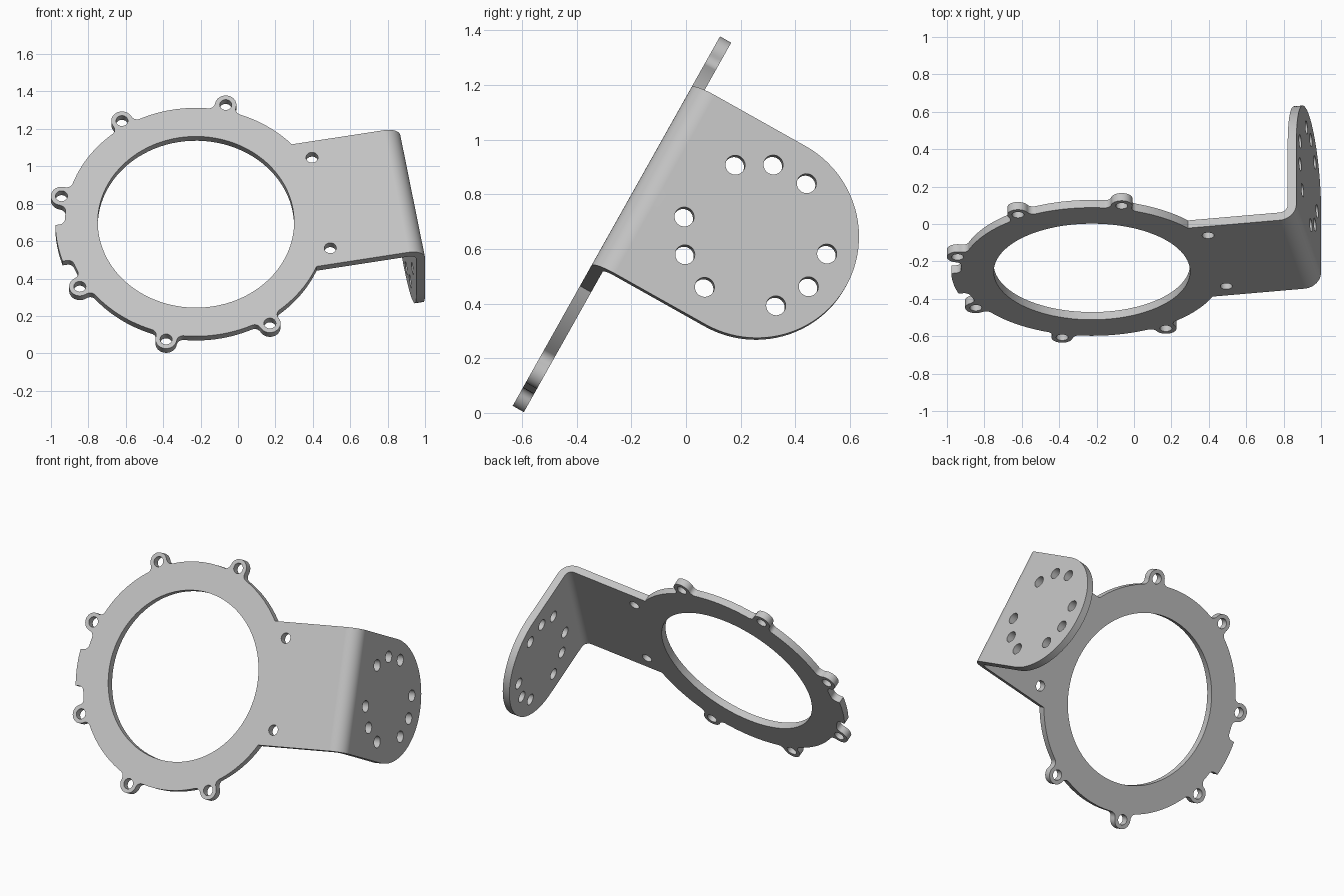
import bpy, bmesh
from math import sin, cos, asin, sqrt, radians, pi
from mathutils import Matrix, Vector

cube = bpy.data.objects.get("Cube")
if cube:
    bpy.data.objects.remove(cube)

# Main dimensions
RING, BORE, BOLT = 0.70, 0.525, 0.736      # ring edge, opening, bolt circle
THICK, HALF = 0.047, 0.38                  # sheet thickness, arm half width
BEND_START, BEND_R, BEND_LEN = 1.087, 0.09, 0.14
FLANGE_C = BEND_START + BEND_LEN + HALF    # centre of the rounded flange end
FILLET = 0.035


def arc(cx, cy, r, a0, a1, n):
    """Points on an arc, angles in radians, ends included."""
    return [(cx + r * cos(a0 + (a1 - a0) * i / n),
             cy + r * sin(a0 + (a1 - a0) * i / n)) for i in range(n + 1)]


def circle(cx, cy, r, n=32):
    return arc(cx, cy, r, 0, 2 * pi, n)[:-1]


def lobe(angle, half, tip):
    """Filleted lobe on the ring edge, with its start and end angles."""
    reach = RING + FILLET
    off = half + FILLET
    d = asin(off / reach)
    low = sqrt(reach ** 2 - off ** 2)
    side = arc(low, -off, FILLET, pi - d, pi / 2, 8)
    pts = side + tip + [(x, -y) for x, y in reversed(side)]
    c, s = cos(angle), sin(angle)
    return angle - d, angle + d, [(x * c - y * s, x * s + y * c) for x, y in pts]


# Lobes around the ring: six bolt ears and one locating tab
EAR = 0.057
ear_tip = arc(BOLT, 0, EAR, -pi / 2, pi / 2, 20)
TAB, TAB_R = 0.112, 0.752
tab_a = asin(TAB / TAB_R)
tab_tip = arc(0, 0, TAB_R, -tab_a, tab_a, 10)
lobes = [lobe(radians(67.5 + 45 * k), EAR, ear_tip) for k in range(6)]
lobes.append(lobe(pi, TAB, tab_tip))
lobes.sort(key=lambda item: item[0])

# Unfolded outline: ring with lobes, then arm and rounded flange
corner = asin(HALF / RING)
outline, here = [], corner
for start, end, pts in lobes:
    n = max(2, int((start - here) / 0.04))
    outline += arc(0, 0, RING, here, start, n)[:-1] + pts[:-1]
    here = end
outline += arc(0, 0, RING, here, 2 * pi - corner, 12)
outline += arc(FLANGE_C, 0, HALF, -pi / 2, pi / 2, 48)

# Openings: bore, bolt circle, and three groups of flange holes
loops = [outline, circle(0, 0, BORE, 96)]
for k in range(8):
    a = radians(22.5 + 45 * k)
    loops.append(circle(BOLT * cos(a), BOLT * sin(a), 0.032))
for group in (105, 225, 345):
    for step in (-30, 0, 30):
        a = radians(group + step)
        loops.append(circle(FLANGE_C + 0.27 * cos(a), 0.27 * sin(a), 0.036))

# Fill the flat sheet and give it thickness
bm = bmesh.new()
for pts in loops:
    vs = [bm.verts.new((x, y, 0)) for x, y in pts]
    for i, v in enumerate(vs):
        bm.edges.new((v, vs[i - 1]))
bmesh.ops.triangle_fill(bm, use_beauty=True, use_dissolve=False, edges=bm.edges[:])
result = bmesh.ops.extrude_face_region(bm, geom=bm.faces[:], use_keep_orig=True)
for item in result["geom"]:
    if isinstance(item, bmesh.types.BMVert):
        item.co.z = THICK

# Score the bend zone so that it can fold smoothly
STEPS = 12
for i in range(STEPS + 1):
    bmesh.ops.bisect_plane(bm, geom=bm.verts[:] + bm.edges[:] + bm.faces[:],
                           plane_co=(BEND_START + BEND_LEN * i / STEPS, 0, 0),
                           plane_no=(1, 0, 0), dist=1e-5)


def fold(p):
    """Fold the flange back through a right angle."""
    u, v, h = p
    t = u - BEND_START
    if t <= 0:
        return Vector((u, v, h))
    if t < BEND_LEN:
        a, r = t / BEND_LEN * pi / 2, BEND_R - h
        return Vector((BEND_START + r * sin(a), v, BEND_R - r * cos(a)))
    return Vector((BEND_START + BEND_R - h, v, BEND_R + t - BEND_LEN))


# Fold, then turn in its plane and lean back
turn, lean = radians(10), radians(29.3)
along = Vector((cos(turn), sin(turn) * sin(lean), sin(turn) * cos(lean)))
across = Vector((-sin(turn), cos(turn) * sin(lean), cos(turn) * cos(lean)))
back = Vector((0, cos(lean), -sin(lean)))
place = Matrix((along, across, back)).transposed()
origin = Vector((-0.225, -0.255, 0.702))
for v in bm.verts:
    v.co = origin + place @ fold(v.co)
bmesh.ops.recalc_face_normals(bm, faces=bm.faces[:])

mesh = bpy.data.meshes.new("bracket_plate")
bm.to_mesh(mesh)
bm.free()
bracket = bpy.data.objects.new("bracket_plate", mesh)
bpy.context.collection.objects.link(bracket)

# Plain grey metal
grey = bpy.data.materials.new("light_grey")
grey.use_nodes = True
colour = (0.55, 0.55, 0.55, 1)
grey.diffuse_color = colour
grey.node_tree.nodes["Principled BSDF"].inputs["Base Color"].default_value = colour
mesh.materials.append(grey)

# Smooth walls and bend, crisp sheet edges
bpy.ops.object.select_all(action="DESELECT")
bracket.select_set(True)
bpy.context.view_layer.objects.active = bracket
bpy.ops.object.shade_smooth_by_angle()
weighted = bracket.modifiers.new("even_shading", "WEIGHTED_NORMAL")
weighted.keep_sharp = True
weighted.weight = 100
